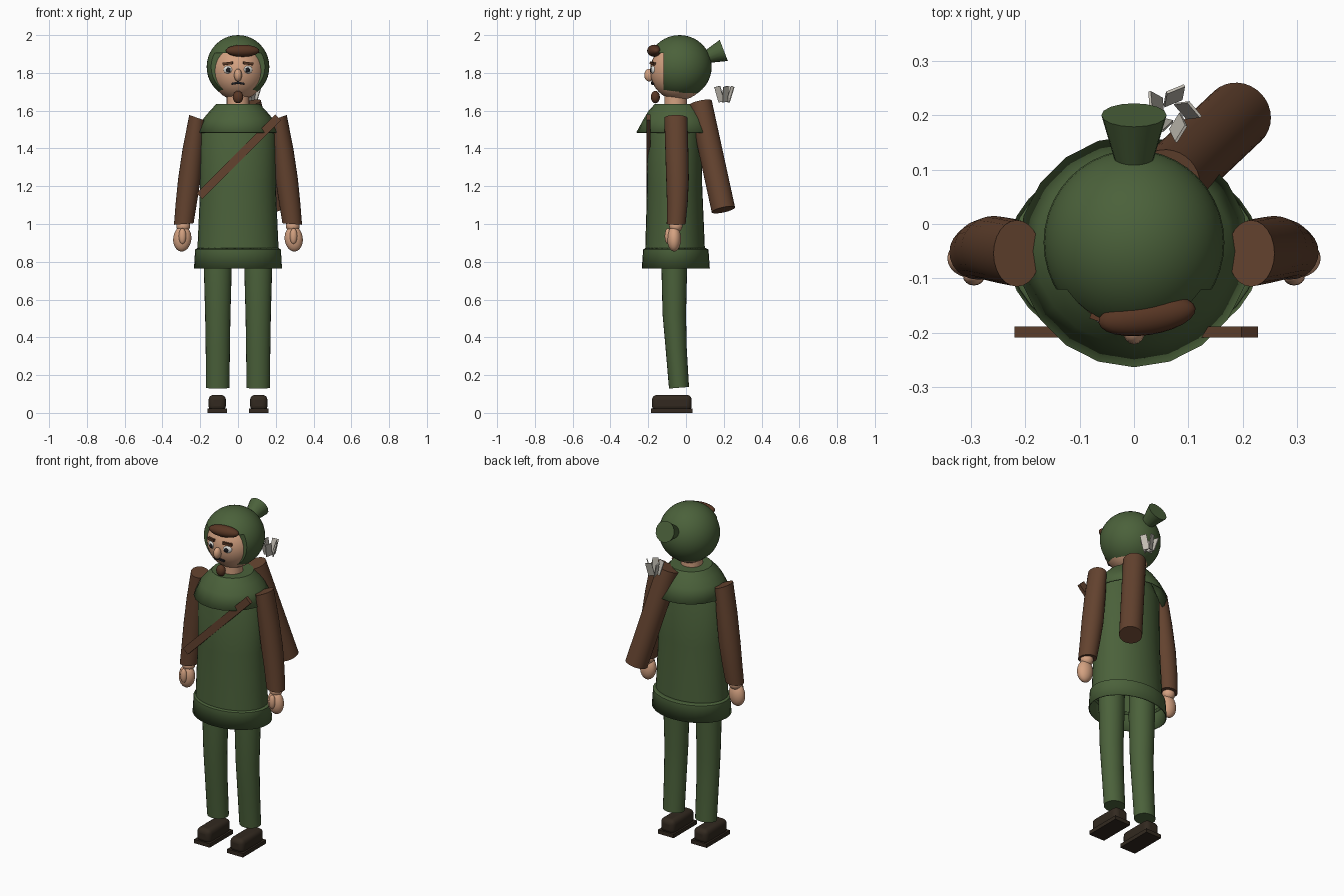
import bpy, bmesh, math
from mathutils import Vector, Matrix

if "Cube" in bpy.data.objects:
    bpy.data.objects.remove(bpy.data.objects["Cube"])


def mat(name, rgb):
    m = bpy.data.materials.new(name)
    m.diffuse_color = (*rgb, 1)
    m.use_nodes = True
    m.node_tree.nodes["Principled BSDF"].inputs["Base Color"].default_value = m.diffuse_color
    return m


GREEN = mat("forest green", (0.07, 0.12, 0.043))
BROWN = mat("leather brown", (0.125, 0.055, 0.028))
HAIR = mat("hair brown", (0.10, 0.038, 0.018))
SKIN = mat("skin", (0.66, 0.36, 0.22))
SHOE = mat("dark shoe", (0.032, 0.022, 0.014))
FEATHER = mat("feather grey", (0.55, 0.52, 0.46))
WHITE = mat("eye white", (0.75, 0.75, 0.72))
BLACK = mat("black", (0.012, 0.012, 0.015))


def finish(name, bm, material, angle=40):
    bmesh.ops.recalc_face_normals(bm, faces=bm.faces[:])
    me = bpy.data.meshes.new(name)
    bm.to_mesh(me)
    bm.free()
    me.materials.append(material)
    ob = bpy.data.objects.new(name, me)
    bpy.context.collection.objects.link(ob)
    bpy.ops.object.select_all(action='DESELECT')
    ob.select_set(True)
    bpy.context.view_layer.objects.active = ob
    if angle:
        bpy.ops.object.shade_smooth_by_angle(angle=math.radians(angle))
    return ob


def loft(name, rings, material, n=24, caps=(True, True)):
    """Skin of elliptical rings (x, y, z, rx, ry, x slope, y slope)."""
    bm = bmesh.new()
    loops = []
    for x, y, z, rx, ry, *s in rings:
        sx, sy = s if s else (0, 0)
        loop = []
        for i in range(n):
            a = 2 * math.pi * i / n
            dx, dy = rx * math.cos(a), ry * math.sin(a)
            loop.append(bm.verts.new((x + dx, y + dy, z + dx * sx + dy * sy)))
        loops.append(loop)
    for a, b in zip(loops, loops[1:]):
        for i in range(n):
            j = (i + 1) % n
            bm.faces.new((a[i], a[j], b[j], b[i]))
    for loop, on in zip((loops[0], loops[-1]), caps):
        if on:
            bm.faces.new(loop)
    return finish(name, bm, material)


def ball(name, c, r, material, rot=(0, 0, 0), seg=24):
    bm = bmesh.new()
    bmesh.ops.create_uvsphere(bm, u_segments=seg, v_segments=seg // 2, radius=1)
    ob = finish(name, bm, material)
    ob.location, ob.scale, ob.rotation_euler = c, r, rot
    return ob


def box(name, c, size, material, rot=(0, 0, 0), bevel=0):
    bm = bmesh.new()
    bmesh.ops.create_cube(bm, size=1, matrix=Matrix.Diagonal((*size, 1)))
    ob = finish(name, bm, material, 35 if bevel else 0)
    ob.location, ob.rotation_euler = c, rot
    if bevel:
        b = ob.modifiers.new("bevel", 'BEVEL')
        b.width, b.segments = bevel, 4
    return ob


def cone(name, p, q, r1, r2, material, n=24):
    p, q = Vector(p), Vector(q)
    bm = bmesh.new()
    bmesh.ops.create_cone(bm, cap_ends=True, segments=n, radius1=r1, radius2=r2,
                          depth=(q - p).length)
    ob = finish(name, bm, material)
    ob.location = (p + q) / 2
    ob.rotation_euler = (q - p).to_track_quat('Z', 'Y').to_euler()
    return ob


# Hood with a square-topped face opening, and its tail
hood = ball("hood", (0, -0.034, 1.832), (0.166, 0.17, 0.168), GREEN, seg=40)
cutter = box("hood_opening", (0, -0.27, 1.66), (0.5, 0.3, 0.49), GREEN)
cutter.hide_render = True
cutter.hide_viewport = True
cut = hood.modifiers.new("opening", 'BOOLEAN')
cut.operation, cut.object, cut.solver = 'DIFFERENCE', cutter, 'EXACT'
cone("hood_tail", (0, 0.112, 1.885), (0, 0.2, 1.919), 0.034, 0.06, GREEN, 16)

# Head and neck
HEAD = Vector((0, -0.038, 1.81))
ball("head", HEAD, (0.145, 0.152, 0.155), SKIN, seg=32)
cone("neck", (0, -0.055, 1.58), (0, -0.055, 1.70), 0.06, 0.06, SKIN)

# Face
for s in (-1, 1):
    ball("eye", (s * 0.053, -0.174, 1.817), (0.025, 0.012, 0.021), WHITE, (0, 0, s * 0.35), 16)
    ball("pupil", (s * 0.051, -0.184, 1.815), (0.013, 0.007, 0.013), BLACK, (0, 0, s * 0.35), 16)
    box("eyebrow", (s * 0.053, -0.176, 1.85), (0.055, 0.014, 0.014), HAIR,
        (0, s * 0.12, s * 0.35))
    box("moustache", (s * 0.016, -0.177, 1.745), (0.036, 0.012, 0.011), BLACK,
        (0, s * 0.2, s * 0.15))
ball("nose", (0, -0.195, 1.788), (0.021, 0.026, 0.034), SKIN, seg=16)
ball("goatee", (0, -0.162, 1.672), (0.028, 0.024, 0.033), HAIR, seg=16)
ball("fringe", (0.024, -0.168, 1.917), (0.09, 0.036, 0.032), HAIR, (0, 0, 0.15))

# Shoulder cape, tunic and flared hem
Y = -0.05
cape = loft("shoulder_cape", [(0, Y, 1.485, 0.213, 0.213), (0, Y, 1.56, 0.182, 0.172),
                              (0, Y, 1.60, 0.148, 0.148), (0, Y, 1.635, 0.115, 0.115)],
            GREEN, 20, (False, True))
tunic = loft("tunic", [(0, -0.058, 0.865, 0.215, 0.158), (0, -0.06, 1.2, 0.2, 0.146),
                       (0, -0.06, 1.49, 0.199, 0.143), (0, -0.06, 1.57, 0.16, 0.12)],
             GREEN, 32, (False, True))
hem = loft("tunic_hem", [(0, -0.054, 0.765, 0.233, 0.18), (0, -0.054, 0.865, 0.227, 0.173),
                         (0, -0.056, 0.874, 0.212, 0.156)], GREEN, 32, (False, False))
for ob in (cape, hem):
    m = ob.modifiers.new("thickness", 'SOLIDIFY')
    m.thickness, m.offset = 0.006, -1

for s in (-1, 1):
    # Legs and shoes
    loft("leg", [(s * 0.107, -0.037, 0.133, 0.062, 0.053, 0, 0.08),
                 (s * 0.107, -0.052, 0.34, 0.064, 0.056),
                 (s * 0.107, -0.062, 0.52, 0.067, 0.062),
                 (s * 0.107, -0.062, 0.77, 0.074, 0.068),
                 (s * 0.107, -0.060, 0.92, 0.074, 0.068)], GREEN)
    box("shoe", (s * 0.11, -0.075, 0.053), (0.092, 0.21, 0.084), SHOE, bevel=0.026)
    box("sole", (s * 0.11, -0.075, 0.0115), (0.104, 0.22, 0.023), SHOE)
    # Sleeves
    loft("sleeve", [(s * 0.287, -0.052, 1.0, 0.052, 0.05, s * -0.08, 0),
                    (s * 0.274, -0.046, 1.11, 0.056, 0.055),
                    (s * 0.257, -0.045, 1.24, 0.06, 0.06),
                    (s * 0.237, -0.049, 1.40, 0.056, 0.061),
                    (s * 0.215, -0.054, 1.562, 0.043, 0.061, s * 0.35, 0)], BROWN)
    # Hands
    ball("wrist", (s * 0.29, -0.054, 0.99), (0.037, 0.036, 0.035), SKIN, seg=16)
    ball("hand", (s * 0.295, -0.063, 0.922), (0.048, 0.037, 0.068), SKIN, (0, s * -0.1, 0))
    ball("thumb", (s * 0.294, -0.096, 0.936), (0.02, 0.017, 0.042), SKIN, seg=16)

# Chest strap
box("strap", (0.004, -0.198, 1.357), (0.59, 0.02, 0.043), BROWN, (0, math.radians(-45), 0))

# Quiver and arrow feathers
cone("quiver", (0.19, 0.198, 1.075), (0.06, 0.075, 1.64), 0.063, 0.063, BROWN, 32)
for k in range(5):
    a = math.radians(-65 + 72 * k)
    ob = box("feather", (0.068 + 0.031 * math.cos(a), 0.205 + 0.031 * math.sin(a), 1.687),
             (0.005, 0.036, 0.085), FEATHER)
    ob.rotation_euler = (Matrix.Rotation(a, 4, 'Z') @ Matrix.Rotation(0.3, 4, 'Y')
                         @ Matrix.Rotation(0.6, 4, 'Z')).to_euler()
